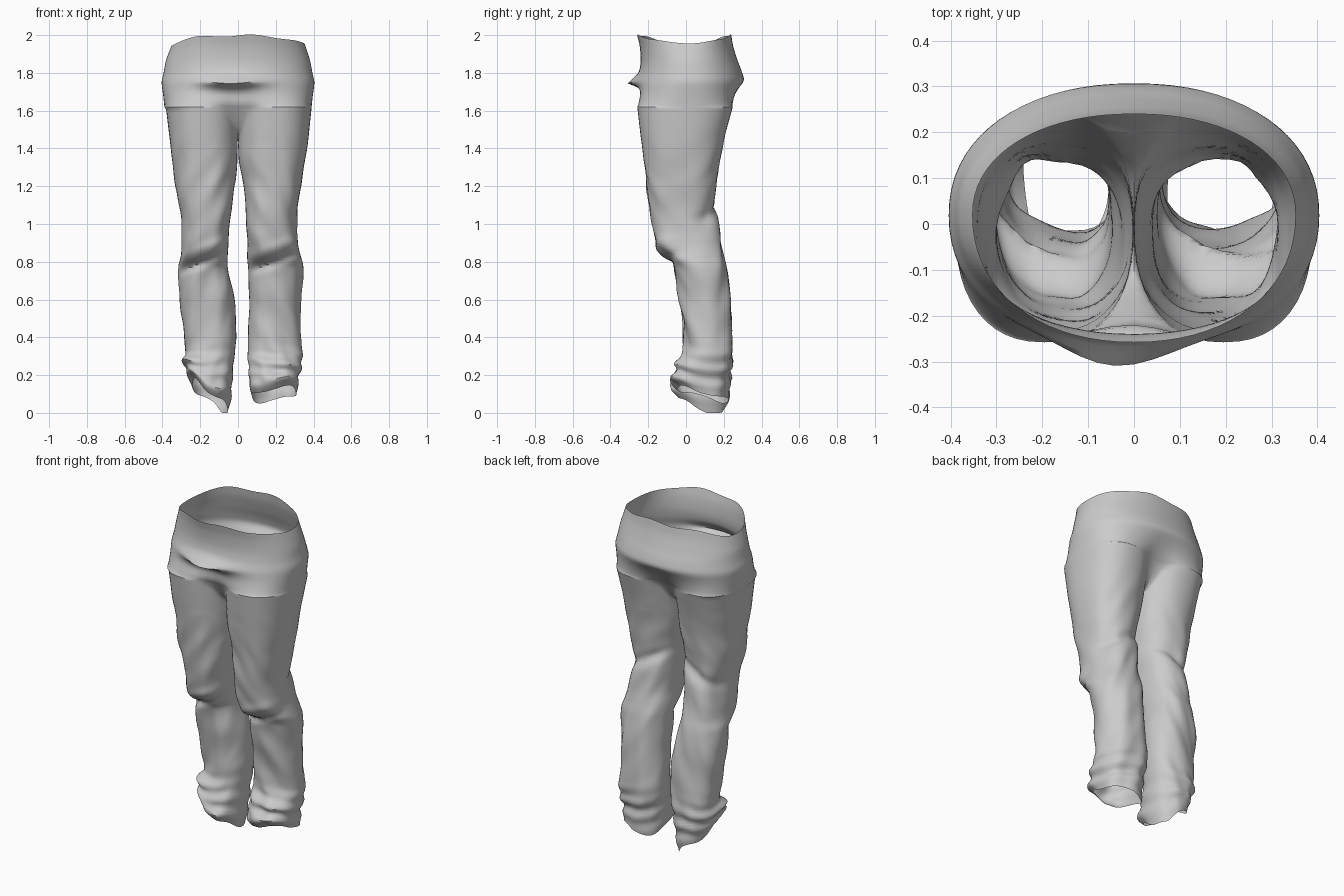
import bpy, bmesh, math
from mathutils import Vector, noise

if "Cube" in bpy.data.objects:
    bpy.data.objects.remove(bpy.data.objects["Cube"])

N, A, B = 48, 6, 42            # points per leg ring; outer arc runs A..B, rest is crotch seam
Z_CROTCH = 1.62

# waist and hips: z, half width, front y, back y
HIPS = [(1.98, .352, -.258, .240), (1.93, .366, -.245, .250), (1.86, .383, -.240, .275),
        (1.80, .394, -.250, .298), (1.75, .405, -.265, .308), (1.70, .402, -.258, .290),
        (1.62, .388, -.258, .248)]
# legs: z, front y, back y, left outer/inner x, right outer/inner x
LEGS = [(1.62, -.258, .248, .382, .000, .390, .000), (1.45, -.238, .202, .362, .004, .372, .004),
        (1.30, -.215, .172, .345, .008, .352, .018), (1.15, -.200, .150, .325, .025, .328, .035),
        (1.02, -.185, .168, .294, .040, .310, .040), (.90, -.160, .186, .300, .050, .320, .050),
        (.83, -.120, .200, .302, .055, .335, .048), (.77, -.062, .212, .314, .052, .342, .052),
        (.60, -.030, .230, .310, .018, .330, .060), (.42, -.012, .242, .290, .010, .328, .055),
        (.32, -.012, .247, .282, .018, .336, .050), (.25, -.050, .240, .296, .028, .334, .055),
        (.19, -.062, .228, .272, .034, .324, .062), (.15, -.088, .228, .262, .036, .322, .062),
        (.10, -.050, .222, .240, .055, .312, .072)]


def sample(table, z):
    """Smooth interpolation of a table along z."""
    for i in range(len(table) - 1):
        a, b = table[i], table[i + 1]
        if z >= b[0] or i == len(table) - 2:
            p, q = table[max(i - 1, 0)], table[min(i + 2, len(table) - 1)]
            h = b[0] - a[0]
            t = (z - a[0]) / h
            out = []
            for k in range(1, len(a)):
                ma = (b[k] - p[k]) / (b[0] - p[0]) * h
                mb = (q[k] - a[k]) / (q[0] - a[0]) * h
                out.append((2*t**3 - 3*t*t + 1) * a[k] + (t**3 - 2*t*t + t) * ma
                           + (3*t*t - 2*t**3) * b[k] + (t**3 - t*t) * mb)
            return out


def spow(v, n):
    return math.copysign(abs(v) ** (2 / n), v)


def bell(v, width):
    return math.exp(-(v / width) ** 2)


def leg_point(side, z, i):
    """Point i on a leg ring: 0 inner, then front, outer, back."""
    yf, yb, lo, li, ro, ri = sample(LEGS, z)
    xo, xi = (ro, ri) if side > 0 else (lo, li)
    a = 2 * math.pi * i / N
    c, s = math.cos(a), math.sin(a)
    front, inner = s, c
    hw, hd = (xo - xi) / 2, (yb - yf) / 2
    ux, uy = -spow(c, 2.35), -spow(s, 2.35)
    # cloth folds: knee crease, back of knee, ankle bunching, soft noise
    fade = min(1, max(0, (1.5 - z) / .25))
    f = -.026 * max(front, 0) * bell(z - .80 - .05 * ux * side, .022)
    f += .012 * max(front, 0) * bell(z - .87 - .05 * ux * side, .03)
    f -= .018 * max(-front, 0) * bell(z - 1.09 + .07 * ux, .03)
    f += .010 * math.sin(z * 75 + 2.5 * ux + side) * bell(z - .22, .09)
    f += .016 * noise.noise(Vector((ux * 1.3 + side * 5, uy * 1.3, z * 7 + ux * 1.5)))
    f *= fade
    x = xi + hw + ux * (hw + f * (.35 if inner > .5 else .7))
    y = (yf + yb) / 2 + uy * (hd + f)
    # the crotch saddle dips between the thighs
    if inner > .7:
        z -= .17 * (inner - .7) / .3 * min(1, max(0, (z - 1.2) / .42))
    # uneven hems
    if z < .35:
        if side < 0:
            hem = .085 + .035 * front - .075 * inner + .02 * math.sin(3 * a)
            hem = max(hem, 0)
        else:
            hem = .098 + .034 * front - .016 * inner + .012 * math.sin(3 * a + 1)
        z = .35 - (.35 - z) / .25 * (.35 - hem)
    return Vector((side * x, y, z))


def crotch_point(side, i):
    """Top leg ring, symmetric and pinched to the centre line along the seam."""
    p = leg_point(1, Z_CROTCH, i)
    if i <= A or i >= B:
        p.x = 0
    p.x *= side
    return p


def hip_point(side, z, i):
    """Half of the waist/hip ring, melting into the two thighs lower down."""
    hw, yf, yb = sample(HIPS, z)
    t = (i - A) / (B - A)
    a = math.pi * (t - .5)
    cy = .02
    y = cy + spow(math.sin(a), 2.15) * ((yb - cy) if a > 0 else (cy - yf))
    x = hw * spow(math.cos(a), 2.15)
    if i in (A, B):
        x = 0
    p = Vector((side * x, y, z))
    w = min(1, max(0, (1.77 - z) / (1.77 - Z_CROTCH)))
    w = w * w * (3 - 2 * w)
    p = p.lerp(crotch_point(side, i), w)
    p.z = z + (p.z - z) * w
    if y < 0:                                   # overhanging fold below the belly
        k = bell(p.x + .04, .14)
        p.y += k * (-.048 * bell(z - 1.76, .026) + .022 * bell(z - 1.71, .02))
        p.z -= .018 * k * bell(z - 1.765, .02)
    rim = min(1, max(0, (z - 1.86) / .12))      # wavy waist edge
    p.z += rim * (.018 * abs(math.sin(a)) ** 2 - .03 * math.cos(a) ** 4 + .006 * math.sin(p.x * 22))
    return p


bm = bmesh.new()


def bridge(r0, r1, closed):
    n = len(r0)
    for k in range(n if closed else n - 1):
        m = (k + 1) % n
        bm.faces.new((r0[k], r0[m], r1[m], r1[k]))


for side in (-1, 1):
    # seat half
    rows = 28
    prev = None
    for j in range(rows + 1):
        z = 1.98 + (Z_CROTCH - 1.98) * j / rows
        pts = [crotch_point(side, i) if j == rows else hip_point(side, z, i) for i in range(A, B + 1)]
        ring = [bm.verts.new(p) for p in pts]
        if prev:
            bridge(prev, ring, False)
        prev = ring
    # leg tube
    rows = 100
    prev = None
    for j in range(rows + 1):
        z = Z_CROTCH + (.10 - Z_CROTCH) * j / rows
        pts = [crotch_point(side, i) if j == 0 else leg_point(side, z, i) for i in range(N)]
        ring = [bm.verts.new(p) for p in pts]
        if prev:
            bridge(prev, ring, True)
        prev = ring

# sew the halves and legs together along the shared seams
bmesh.ops.remove_doubles(bm, verts=[v for v in bm.verts if v.co.z > 1.4], dist=.0002)
seat = [v for v in bm.verts if 1.42 < v.co.z < 1.74 and abs(v.co.x) < .16 and not v.is_boundary]
for _ in range(3):
    bmesh.ops.smooth_vert(bm, verts=seat, factor=.4, use_axis_x=True, use_axis_y=True, use_axis_z=True)
bmesh.ops.recalc_face_normals(bm, faces=bm.faces)

mesh = bpy.data.meshes.new("trousers")
bm.to_mesh(mesh)
bm.free()
trousers = bpy.data.objects.new("trousers", mesh)
bpy.context.collection.objects.link(trousers)
bpy.context.view_layer.objects.active = trousers
trousers.select_set(True)
bpy.ops.object.shade_smooth_by_angle(angle=math.radians(50))
